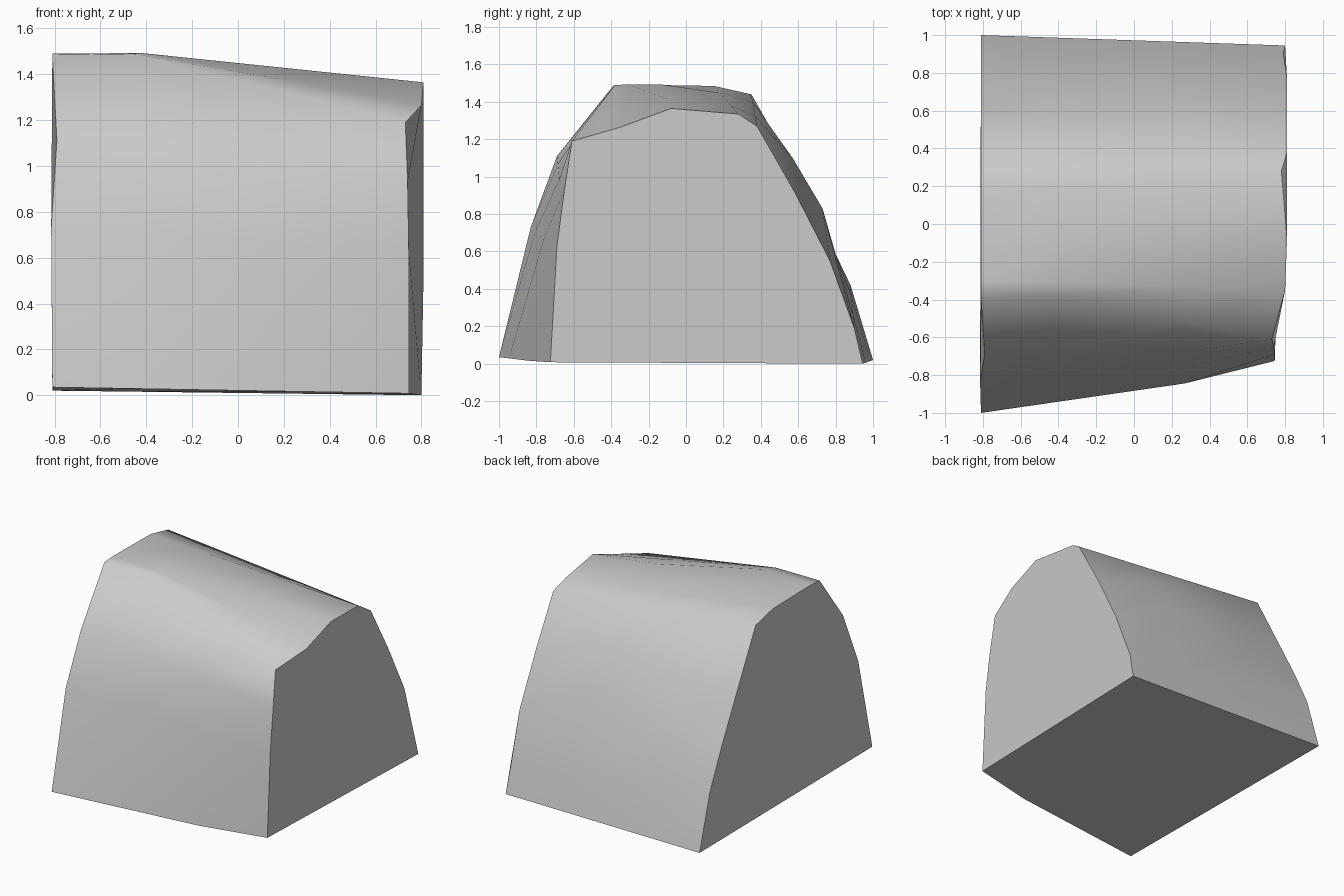
import bpy
import bmesh
from math import radians
from mathutils import Vector

cube = bpy.data.objects.get("Cube")
if cube:
    bpy.data.objects.remove(cube, do_unlink=True)

# Grey stone material
stone = bpy.data.materials.new("grey_stone")
stone.use_nodes = True
grey = (0.6, 0.6, 0.6, 1)
stone.diffuse_color = grey
stone.node_tree.nodes["Principled BSDF"].inputs["Base Color"].default_value = grey

# Arched outline of each end, running from front foot over the crest to back foot
left_end = [Vector(p) for p in (
    (-.81, -1, .035), (-.815, -.83, .73), (-.79, -.69, 1.11), (-.81, -.39, 1.485),
    (-.81, -.3, 1.49), (-.81, -.15, 1.49), (-.81, .15, 1.485), (-.81, .35, 1.44),
    (-.81, .58, 1.01), (-.81, .74, .71), (-.81, .88, .42), (-.81, 1, .02))]
right_end = [Vector(p) for p in (
    (.745, -.725, .008), (.745, -.69, .63), (.74, -.65, .93), (.73, -.61, 1.19),
    (.8, -.35, 1.265), (.81, -.08, 1.365), (.78, .28, 1.335), (.81, .38, 1.27),
    (.81, .58, .92), (.81, .77, .55), (.79, .9, .19), (.8, .945, 0))]


def blend(start, end, t):
    return [a.lerp(b, t) for a, b in zip(start, end)]


# Belly section: front foot and back flank bulge outwards
belly = blend(left_end, right_end, .695)
for i, push in enumerate((.035, .03, .015)):
    belly[i].y -= push
belly[8] = Vector((.27, .57, 1.1))
belly[9] = Vector((.27, .73, .83))

# Shoulder section: the crest stays level here, then falls straight to the right end
shoulder = blend(left_end, belly, .345)
shoulder[3] = Vector((-.46, -.38, 1.49))
shoulder[4].z = shoulder[5].z = 1.493
for i in range(3, 6):
    belly[i] = shoulder[i].lerp(right_end[i], .6)

# Loft the sections, then close both ends
bm = bmesh.new()
rings = [[bm.verts.new(p) for p in section]
         for section in (left_end, shoulder, belly, right_end)]
for a, b in zip(rings, rings[1:]):
    for i in range(len(a)):
        j = (i + 1) % len(a)
        bm.faces.new((a[i], b[i], b[j], a[j]))
bm.faces.new(rings[0])
bm.faces.new(rings[-1])
bmesh.ops.recalc_face_normals(bm, faces=bm.faces)

mesh = bpy.data.meshes.new("stone_block")
bm.to_mesh(mesh)
bm.free()
mesh.materials.append(stone)
block = bpy.data.objects.new("stone_block", mesh)
bpy.context.collection.objects.link(block)

# Soft flanks with crisp outer edges
bpy.ops.object.select_all(action='DESELECT')
block.select_set(True)
bpy.context.view_layer.objects.active = block
bpy.ops.object.shade_smooth_by_angle(angle=radians(68))
